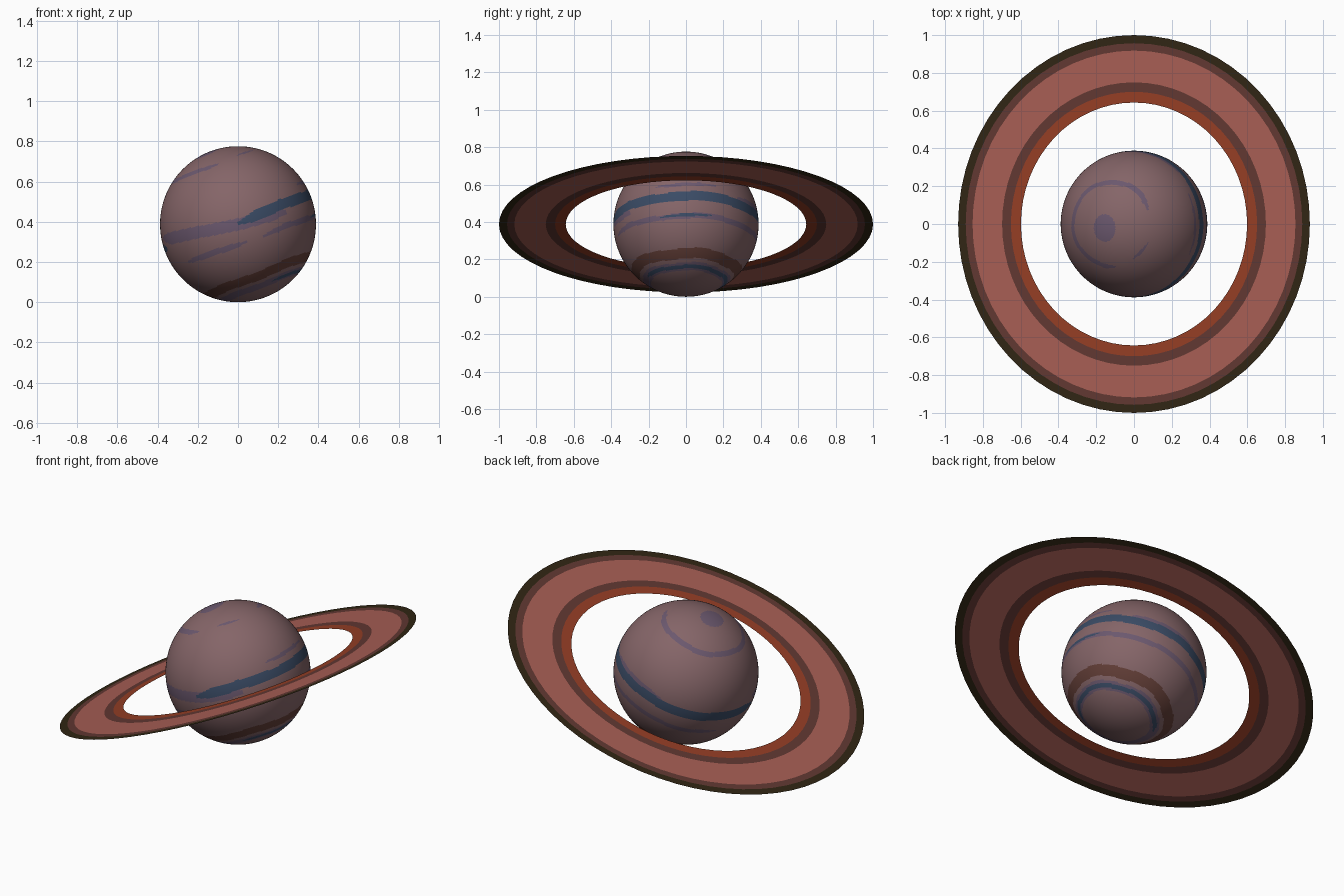
import bpy, bmesh, math
from mathutils import Matrix

if "Cube" in bpy.data.objects:
    bpy.data.objects.remove(bpy.data.objects["Cube"])

R = 0.388
TILT = Matrix.Translation((0, 0, R)) @ Matrix.Rotation(math.radians(-21.4), 4, 'Y')


def material(name, rgb):
    m = bpy.data.materials.new(name)
    lin = [(c / 255 / 12.92) if c < 11 else ((c / 255 + 0.055) / 1.055) ** 2.4 for c in rgb]
    m.diffuse_color = (*lin, 1)
    m.use_nodes = True
    m.node_tree.nodes["Principled BSDF"].inputs["Base Color"].default_value = m.diffuse_color
    return m


def make_object(name, bm, mats, smooth):
    me = bpy.data.meshes.new(name)
    bm.to_mesh(me)
    bm.free()
    for m in mats:
        me.materials.append(m)
    for p in me.polygons:
        p.use_smooth = smooth
    ob = bpy.data.objects.new(name, me)
    ob.matrix_world = TILT
    bpy.context.collection.objects.link(ob)
    return ob


# Planet colours
MAUVE, PURPLE, BLUE, RUST = range(4)
planet_mats = [material("mauve", (133, 101, 104)), material("dusty_purple", (107, 88, 110)),
               material("slate_blue", (58, 75, 101)), material("rust_brown", (100, 63, 56))]

# Cloud stripes: start latitude, end latitude, half width, start longitude, span, colour
STRIPES = [
    (11, -5, 4.5, -168, 118, PURPLE),    # front equatorial haze
    (7, 6, 3, 45, 60, PURPLE),           # back equatorial haze
    (1, 3, 4, -90, 287, BLUE),           # equator
    (12, 12, 1.5, -26, 52, PURPLE),
    (-15, -14, 2.2, -76, 235, PURPLE),   # southern stripes
    (-14, -14, 1.2, -22, 44, BLUE),
    (-13, -14, 2.3, -143, 55, PURPLE),
    (-45, -45, 4.5, 0, 360, RUST),
    (-57, -57, 4, 0, 360, PURPLE),       # south polar rings
    (-57, -57, 1.8, -75, 235, BLUE),
    (55, 55, 2.2, 20, 255, PURPLE),      # north polar arc
    (55, 55, 1.3, -58, 32, PURPLE),
]


def stripe_colour(p):
    d = p.normalized()
    lat = math.degrees(math.asin(max(-1, min(1, d.z))))
    lon = math.degrees(math.atan2(d.y, d.x))
    # north polar spot
    if d.z > 0 and math.hypot((d.x + 0.045) / 0.16, (d.y + 0.055) / 0.19) < 1:
        return PURPLE
    colour = MAUVE
    for a, b, half, start, span, mat in STRIPES:
        along = (lon - start) % 360
        if along > span:
            continue
        mid = a + (b - a) * along / span + 0.6 * math.sin(math.radians(lon * 5))
        taper = 1 if span == 360 else min(1, 0.3 + min(along, span - along) / 20)
        if abs(lat - mid) < half * taper:
            colour = mat
    return colour


# Planet
bm = bmesh.new()
bmesh.ops.create_uvsphere(bm, u_segments=200, v_segments=200, radius=R)
for f in bm.faces:
    f.material_index = stripe_colour(f.calc_center_median())
make_object("planet", bm, planet_mats, True)

# Flat ring disc made of concentric bands
salmon, brown = material("salmon", (168, 95, 85)), material("ring_brown", (98, 56, 50))
ring_mats = [material("burnt_orange", (150, 62, 37)), brown, salmon,
             material("dark_olive", (49, 38, 20))]
RADII = [0.643, 0.70, 0.75, 0.918, 0.957, 1.0]
BAND_MATS = [0, 1, 2, 1, 3]
SEG = 64
bm = bmesh.new()
loops = [[bm.verts.new((r * math.cos(2 * math.pi * i / SEG), r * math.sin(2 * math.pi * i / SEG), 0))
          for i in range(SEG)] for r in RADII]
for k, mat in enumerate(BAND_MATS):
    for i in range(SEG):
        j = (i + 1) % SEG
        f = bm.faces.new((loops[k][i], loops[k + 1][i], loops[k + 1][j], loops[k][j]))
        f.material_index = mat
make_object("ring", bm, ring_mats, False)
